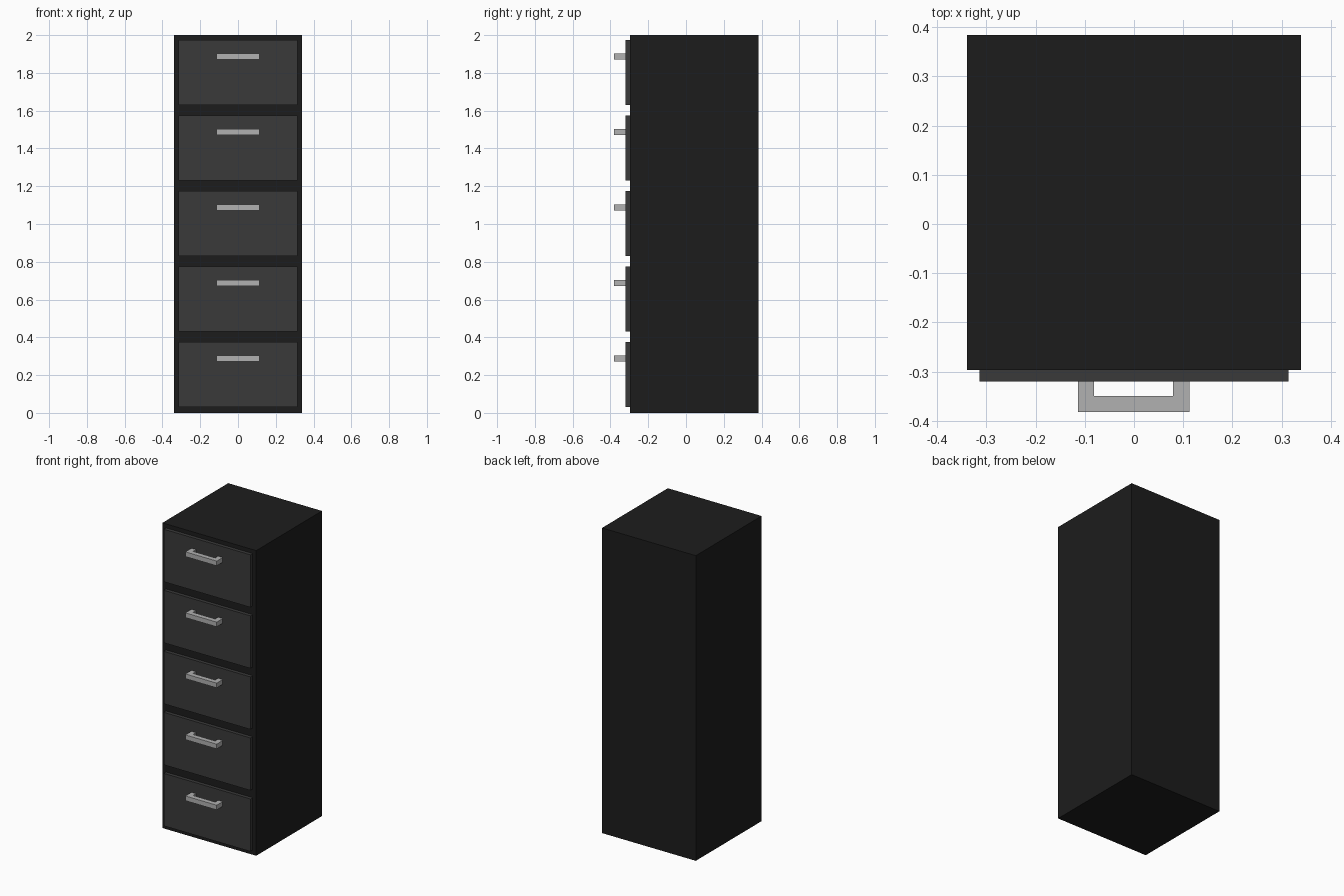
import bpy, bmesh

if "Cube" in bpy.data.objects:
    bpy.data.objects.remove(bpy.data.objects["Cube"])


def material(name, v):
    m = bpy.data.materials.new(name)
    m.diffuse_color = (v, v, v, 1)
    m.use_nodes = True
    m.node_tree.nodes["Principled BSDF"].inputs["Base Color"].default_value = m.diffuse_color
    return m


BLACK = material("black_paint", 0.012)
DARK = material("dark_grey_paint", 0.042)
METAL = material("handle_metal", 0.44)


def prism(name, profile, z0, z1, mat):
    """Extrude an XY outline from z0 up to z1."""
    bm = bmesh.new()
    face = bm.faces.new([bm.verts.new((x, y, z0)) for x, y in profile])
    ext = bmesh.ops.extrude_face_region(bm, geom=[face])
    verts = [g for g in ext["geom"] if isinstance(g, bmesh.types.BMVert)]
    bmesh.ops.translate(bm, verts=verts, vec=(0, 0, z1 - z0))
    bmesh.ops.recalc_face_normals(bm, faces=bm.faces)
    me = bpy.data.meshes.new(name)
    bm.to_mesh(me)
    bm.free()
    me.materials.append(mat)
    ob = bpy.data.objects.new(name, me)
    bpy.context.collection.objects.link(ob)
    return ob


def rect(x, y0, y1):
    return [(-x, y0), (x, y0), (x, y1), (-x, y1)]


# Cabinet body
prism("cabinet_body", rect(0.34, -0.297, 0.384), 0, 2, BLACK)

# Outline of a U-shaped pull handle
HANDLE = [(-0.114, -0.32), (-0.114, -0.382), (0.113, -0.382), (0.113, -0.32),
          (0.079, -0.32), (0.079, -0.35), (-0.081, -0.35), (-0.081, -0.32)]

# Five drawers with handles
for i in range(5):
    z = 0.4 * i
    prism(f"drawer_front_{i + 1}", rect(0.314, -0.32, -0.297), z + 0.03, z + 0.374, DARK)
    prism(f"drawer_handle_{i + 1}", HANDLE, z + 0.272, z + 0.303, METAL)
